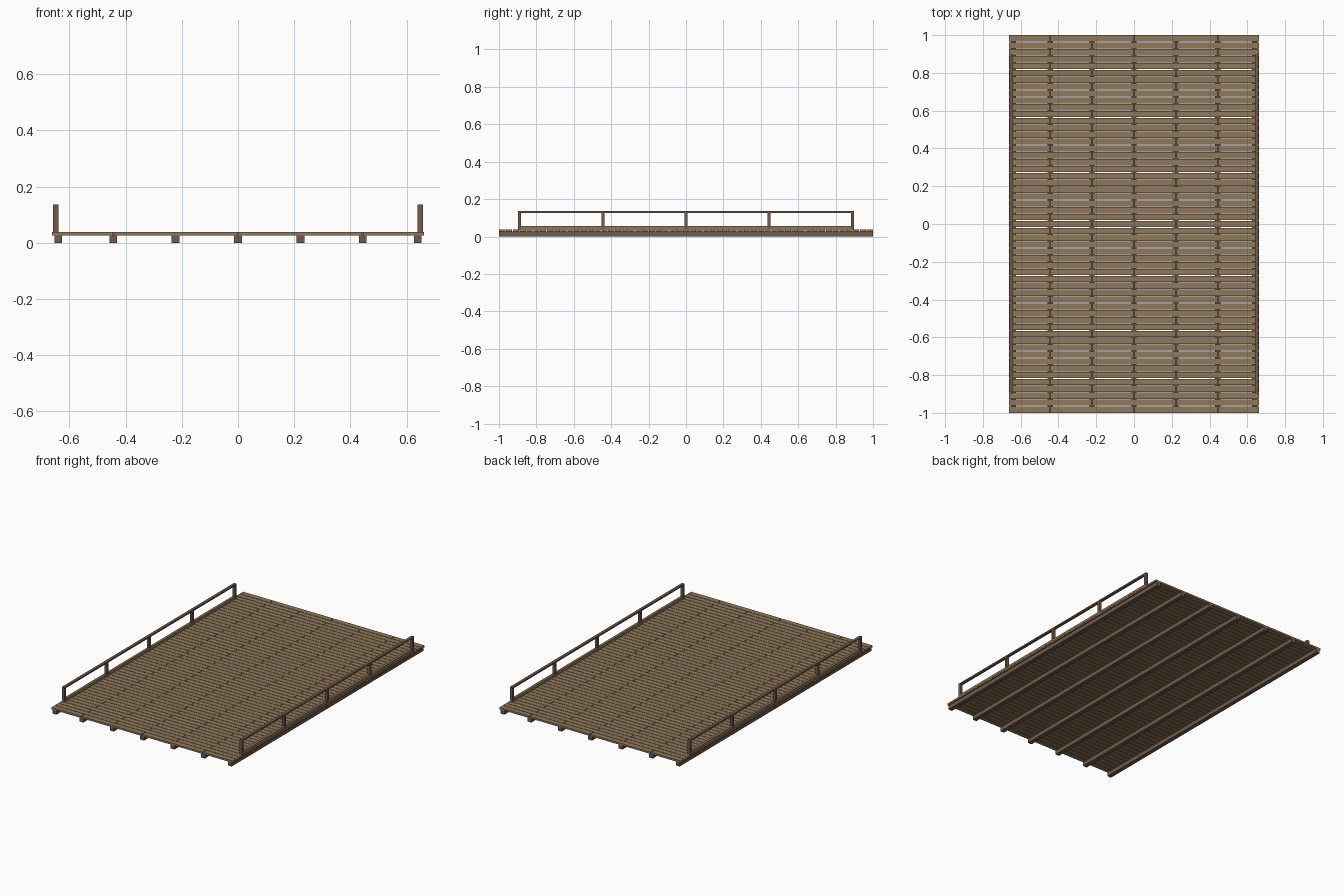
import bpy
import bmesh
from mathutils import Matrix, Vector

cube = bpy.data.objects.get("Cube")
if cube:
    bpy.data.objects.remove(cube, do_unlink=True)


def material(name, rgb):
    mat = bpy.data.materials.new(name)
    mat.use_nodes = True
    color = (*rgb, 1.0)
    mat.diffuse_color = color
    mat.node_tree.nodes["Principled BSDF"].inputs["Base Color"].default_value = color
    return mat


def build(name, boxes, mat):
    """One object from boxes given as (low corner, high corner)."""
    bm = bmesh.new()
    for low, high in boxes:
        low, high = Vector(low), Vector(high)
        place = Matrix.Translation((low + high) / 2) @ Matrix.Diagonal((*(high - low), 1))
        bmesh.ops.create_cube(bm, size=1, matrix=place)
    mesh = bpy.data.meshes.new(name)
    bm.to_mesh(mesh)
    bm.free()
    mesh.materials.append(mat)
    obj = bpy.data.objects.new(name, mesh)
    bpy.context.collection.objects.link(obj)
    return obj


plank_wood = material("tan plank wood", (0.28, 0.19, 0.105))
frame_wood = material("brown frame wood", (0.165, 0.105, 0.07))

HALF_WIDTH, HALF_LENGTH = 0.663, 1.0
BEAM_TOP, DECK_TOP = 0.026, 0.038
BAY = 0.222

# Support beams running the full length
beam_half = 0.014
for i, x in enumerate((-0.64, -2 * BAY, -BAY, 0, BAY, 2 * BAY, 0.64)):
    build(f"support_beam_{i + 1}",
          [((x - beam_half, -HALF_LENGTH, 0), (x + beam_half, HALF_LENGTH, BEAM_TOP))],
          frame_wood)

# Deck planks, with the butt joints staggered from row to row
ROWS = 55
pitch = 2 * HALF_LENGTH / ROWS
gap, joint = 0.0035, 0.004
planks = []
for row in range(ROWS):
    y0 = -HALF_LENGTH + row * pitch + (gap / 2 if row else 0)
    y1 = -HALF_LENGTH + (row + 1) * pitch - (gap / 2 if row < ROWS - 1 else 0)
    joints = (-2 * BAY, 0, 2 * BAY) if row % 2 == 0 else (-BAY, BAY)
    starts = [-HALF_WIDTH] + [x + joint / 2 for x in joints]
    ends = [x - joint / 2 for x in joints] + [HALF_WIDTH]
    planks += [((x0, y0, BEAM_TOP), (x1, y1, DECK_TOP)) for x0, x1 in zip(starts, ends)]
build("deck_planks", planks, plank_wood)

# Railings: posts, top rail and low kerb on each side
RAIL_X, RAIL_HALF, RAIL_END, RAIL_TOP = 0.649, 0.009, 0.897, 0.136
POST = 0.016
for side, sign in (("left", 1), ("right", -1)):
    x0, x1 = sign * RAIL_X - RAIL_HALF, sign * RAIL_X + RAIL_HALF
    posts = []
    for i in range(5):
        y = (RAIL_END - POST / 2) * (i - 2) / 2
        posts.append(((x0, y - POST / 2, DECK_TOP), (x1, y + POST / 2, RAIL_TOP - 0.01)))
    build(f"{side}_railing_posts", posts, frame_wood)
    build(f"{side}_top_rail",
          [((x0, -RAIL_END, RAIL_TOP - 0.01), (x1, RAIL_END, RAIL_TOP))], frame_wood)
    build(f"{side}_kerb",
          [((x0 + 0.001, -RAIL_END, DECK_TOP), (x1 - 0.001, RAIL_END, DECK_TOP + 0.018))],
          plank_wood)
